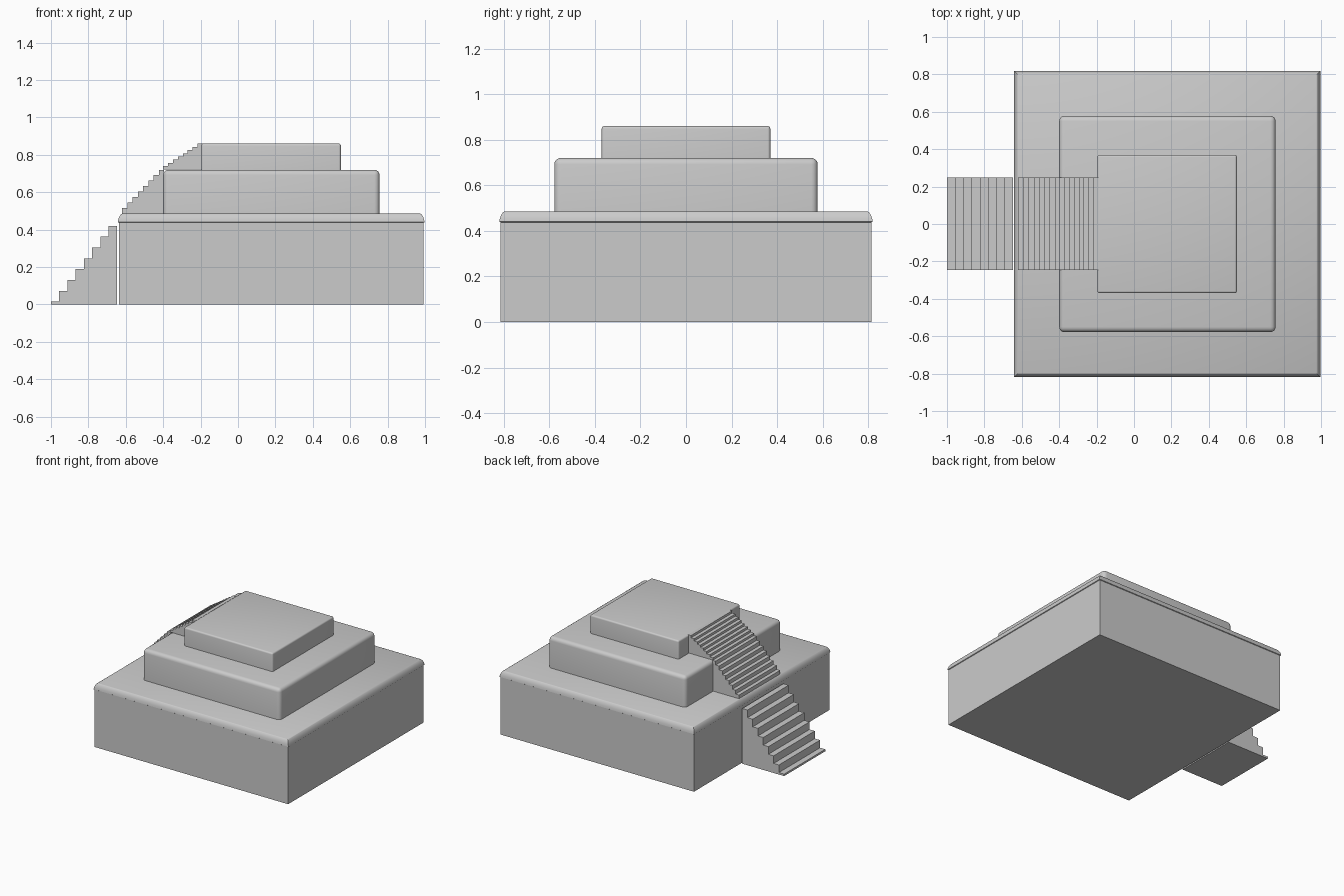
import bpy, bmesh

if "Cube" in bpy.data.objects:
    bpy.data.objects.remove(bpy.data.objects["Cube"])


def finish(bm, name, smooth=False):
    bmesh.ops.recalc_face_normals(bm, faces=bm.faces[:])
    me = bpy.data.meshes.new(name)
    bm.to_mesh(me)
    bm.free()
    ob = bpy.data.objects.new(name, me)
    bpy.context.collection.objects.link(ob)
    if smooth:
        bpy.ops.object.select_all(action='DESELECT')
        ob.select_set(True)
        bpy.context.view_layer.objects.active = ob
        bpy.ops.object.shade_smooth_by_angle()
    return ob


def lofted_tier(name, x0, x1, y, profile):
    """Stack rectangles; profile holds (outward offset, height)."""
    bm = bmesh.new()
    rings = [[bm.verts.new(p) for p in ((x0 - o, -y - o, z), (x1 + o, -y - o, z),
                                        (x1 + o, y + o, z), (x0 - o, y + o, z))]
             for o, z in profile]
    for a, b in zip(rings, rings[1:]):
        for i in range(4):
            j = (i + 1) % 4
            bm.faces.new((a[i], a[j], b[j], b[i]))
    bm.faces.new(rings[0])
    bm.faces.new(rings[-1])
    return finish(bm, name, True)


def rounded_tier(name, x0, x1, y, z0, z1, radius):
    """Box with every edge rounded except those of its flat base."""
    bm = bmesh.new()
    bmesh.ops.create_cube(bm, size=1)
    for v in bm.verts:
        v.co = ((x0 + x1) / 2 + v.co.x * (x1 - x0), v.co.y * 2 * y,
                (z0 + z1) / 2 + v.co.z * (z1 - z0))
    edges = [e for e in bm.edges if max(v.co.z for v in e.verts) > z0 + 0.01]
    bmesh.ops.bevel(bm, geom=edges, offset=radius, segments=4, profile=0.5,
                    affect='EDGES')
    return finish(bm, name, True)


def stair_flight(name, x0, x1, z0, first, z1, steps, y0=-0.247, y1=0.248):
    """Solid flight climbing towards +x, extruded from a stepped side profile."""
    run = (x1 - x0) / steps
    rise = (z1 - first) / (steps - 1)
    pts = [(x0, z0)]
    for i in range(steps):
        z = first + i * rise
        pts += [(x0 + i * run, z), (x0 + (i + 1) * run, z)]
    pts.append((x1, z0))
    bm = bmesh.new()
    face = bm.faces.new([bm.verts.new((x, y0, z)) for x, z in pts])
    ext = bmesh.ops.extrude_face_region(bm, geom=[face], use_keep_orig=True)
    moved = [g for g in ext['geom'] if isinstance(g, bmesh.types.BMVert)]
    bmesh.ops.translate(bm, verts=moved, vec=(0, y1 - y0, 0))
    return finish(bm, name)


# Three stacked tiers, the lowest with a slightly overhanging rounded rim
lofted_tier("lower_tier", -0.637, 0.992, 0.814,
            [(0, 0), (0, 0.437), (0.005, 0.44), (0.003, 0.455),
             (-0.003, 0.47), (-0.011, 0.482), (-0.017, 0.485)])
rounded_tier("middle_tier", -0.40, 0.757, 0.578, 0.48, 0.72, 0.028)
rounded_tier("upper_tier", -0.196, 0.55, 0.37, 0.715, 0.86, 0.012)

# One flight of stairs per tier, each less steep than the one below
stair_flight("lower_stairs", -1.0, -0.647, 0.0, 0.015, 0.42, 8)
stair_flight("middle_stairs", -0.62, -0.395, 0.487, 0.515, 0.72, 8)
stair_flight("upper_stairs", -0.40, -0.19, 0.722, 0.739, 0.86, 8)
